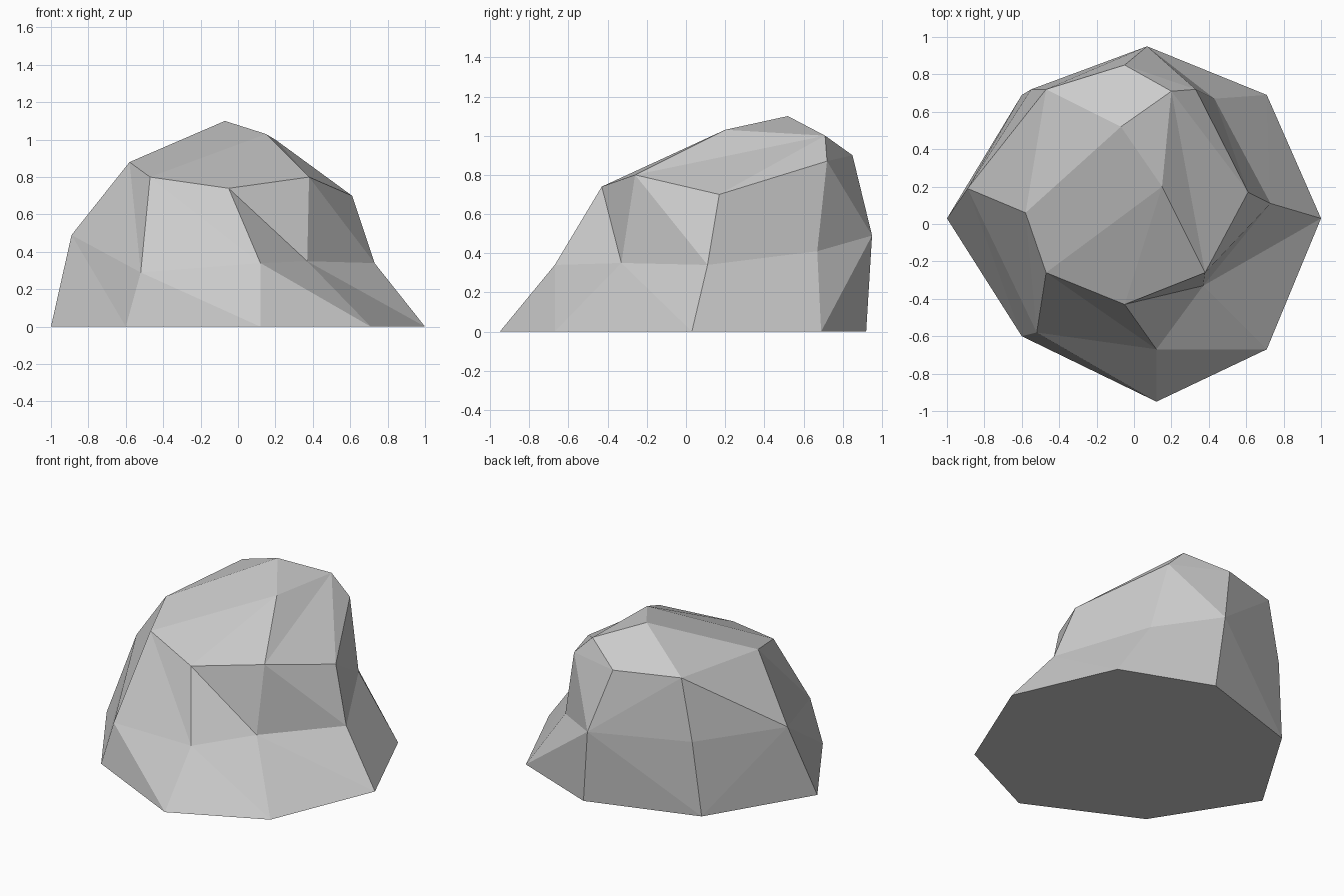
import bpy
import bmesh

# Remove the default object
default_cube = bpy.data.objects.get("Cube")
if default_cube:
    bpy.data.objects.remove(default_cube, do_unlink=True)


def make_material(name, color):
    material = bpy.data.materials.new(name)
    material.use_nodes = True
    material.diffuse_color = color
    for node in material.node_tree.nodes:
        if node.type == "BSDF_PRINCIPLED":
            node.inputs["Base Color"].default_value = color
            node.inputs["Roughness"].default_value = 0.9
    return material


def add_ring(bm, points):
    """Add one eight-cornered contour, counter-clockwise from the -x side."""
    return [bm.verts.new(point) for point in points]


def bridge(bm, lower, upper, flipped):
    """Join two contours with triangles; flipped lists the sides whose crease runs the other way."""
    count = len(lower)
    for side in range(count):
        following = (side + 1) % count
        a, b = lower[side], lower[following]
        c, d = upper[following], upper[side]
        if side in flipped:
            bm.faces.new((a, b, c))
            bm.faces.new((a, c, d))
        else:
            bm.faces.new((a, b, d))
            bm.faces.new((b, c, d))


bm = bmesh.new()

# Footprint, waist and shoulder contours of the boulder
foot = add_ring(bm, [(x, y, 0) for x, y in (
    (-1, .03), (-.6, -.6), (.12, -.95), (.71, -.67),
    (1, .03), (.71, .69), (.12, .92), (-.6, .69))])
waist = add_ring(bm, (
    (-.89, .19, .49), (-.52, -.58, .29), (.12, -.67, .34), (.37, -.33, .35),
    (.73, .11, .34), (.43, .67, .41), (.07, .95, .49), (-.55, .72, .5)))
shoulder = add_ring(bm, (
    (-.58, .06, .88), (-.47, -.26, .8), (-.05, -.43, .74), (.38, -.26, .8),
    (.61, .17, .7), (.33, .72, .87), (-.05, .85, .9), (-.47, .72, .91)))

# Sides: lower slope, then upper slope
bridge(bm, foot, waist, flipped={5, 7})
bridge(bm, waist, shoulder, flipped={6})

# Crown: three summit points joined to the shoulder
front_peak = bm.verts.new((.15, .2, 1.03))
summit = bm.verts.new((-.07, .52, 1.1))
back_peak = bm.verts.new((.2, .71, 1))
left, left_front, front, right_front, right, right_back, back, left_back = shoulder
crown_faces = (
    (front_peak, back_peak, summit),
    (front_peak, summit, left, left_front),
    (front_peak, left_front, front),
    (front_peak, front, right_front),
    (front_peak, right_front, back_peak),
    (back_peak, right_front, right),
    (back_peak, right, right_back),
    (back_peak, right_back, back),
    (back_peak, back, left_back, summit),
    (summit, left_back, left),
)
for corners in crown_faces:
    bm.faces.new(corners)

# Flat underside
bm.faces.new(list(reversed(foot)))

bmesh.ops.recalc_face_normals(bm, faces=bm.faces[:])
mesh = bpy.data.meshes.new("boulder")
bm.to_mesh(mesh)
bm.free()

# Flat shaded stone in a single colour
mesh.materials.append(make_material("light grey stone", (0.6, 0.6, 0.6, 1)))
boulder = bpy.data.objects.new("boulder", mesh)
bpy.context.collection.objects.link(boulder)
